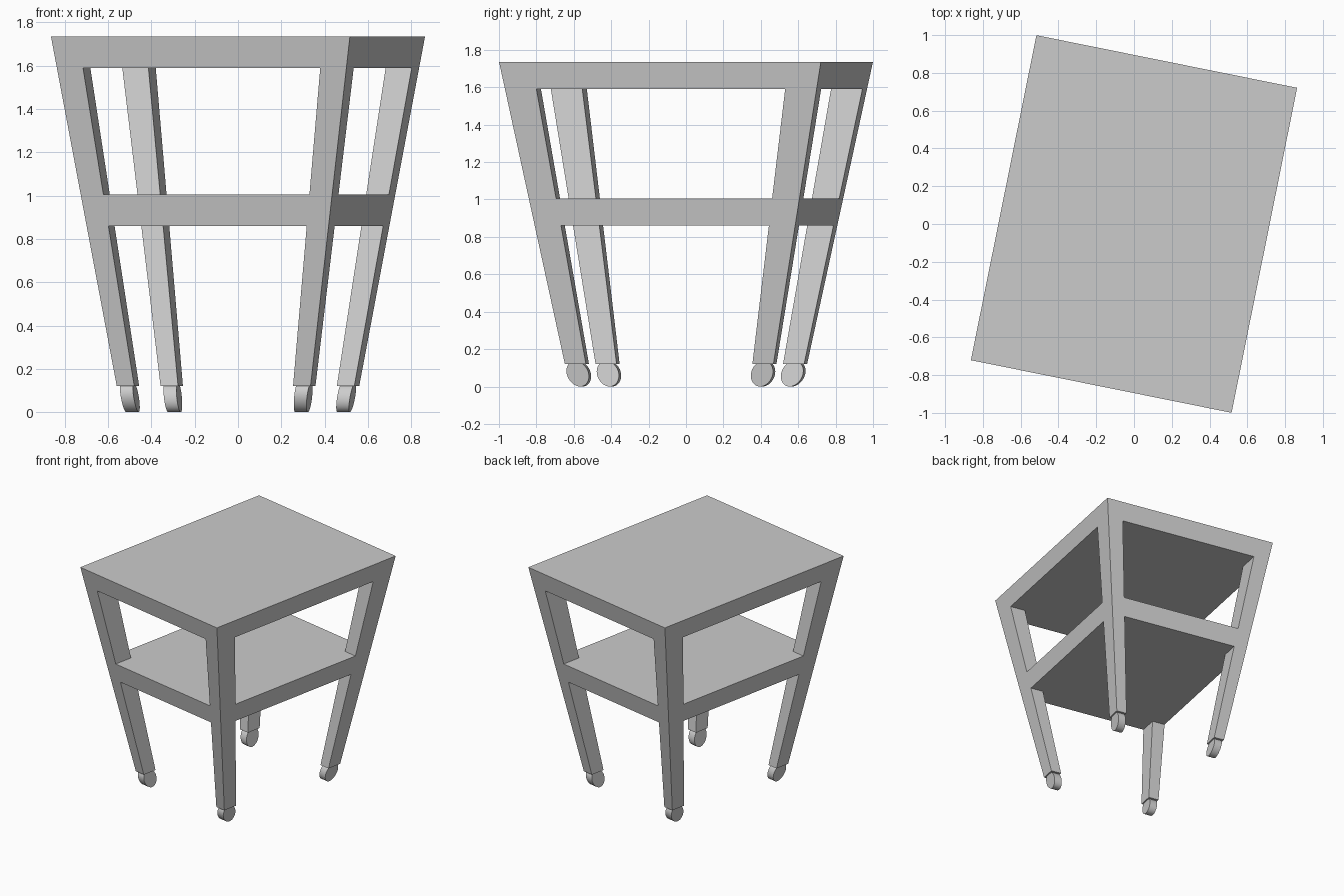
import bpy, bmesh, math
from mathutils import Matrix, Vector

if "Cube" in bpy.data.objects:
    bpy.data.objects.remove(bpy.data.objects["Cube"])

A, B, H = 0.704, 0.8775, 1.735        # half width, half depth, height at the top
LW, LD = 0.127, 0.177                 # leg width and depth before tapering
LEG_Z = 0.12                          # underside of the legs
ROT = Matrix.Rotation(math.radians(-11.4), 3, 'Z')


def taper(p):
    """Narrow towards the floor, then turn about z."""
    s = 1 - 0.352 * (H - p.z) / (H - LEG_Z)
    return ROT @ Vector((p.x * s, p.y * s, p.z))


def finish(bm, name):
    for v in bm.verts:
        v.co = taper(v.co)
    bmesh.ops.recalc_face_normals(bm, faces=bm.faces)
    me = bpy.data.meshes.new(name)
    bm.to_mesh(me)
    bm.free()
    ob = bpy.data.objects.new(name, me)
    bpy.context.collection.objects.link(ob)
    return ob


# Table frame: top, shelf and four legs as one clean skin over a cell grid
xs = [-A, LW - A, A - LW, A]
ys = [-B, LD - B, B - LD, B]
zs = [LEG_Z, 0.86, 1.005, 1.59, H]


def solid(c):
    i, j, k = c
    if not (0 <= i < 3 and 0 <= j < 3 and 0 <= k < 4):
        return False
    return k % 2 == 1 or (i != 1 and j != 1)   # slabs, or leg corners


bm = bmesh.new()
verts = {}


def corner(i, j, k):
    if (i, j, k) not in verts:
        verts[i, j, k] = bm.verts.new((xs[i], ys[j], zs[k]))
    return verts[i, j, k]


for cell in [(i, j, k) for i in range(3) for j in range(3) for k in range(4)]:
    if not solid(cell):
        continue
    for axis in range(3):
        for side in (0, 1):
            near = list(cell)
            near[axis] += 2 * side - 1
            if solid(near):
                continue
            u, v = (axis + 1) % 3, (axis + 2) % 3
            quad = []
            for du, dv in ((0, 0), (1, 0), (1, 1), (0, 1)):
                p = list(cell)
                p[axis] += side
                p[u] += du
                p[v] += dv
                quad.append(corner(*p))
            bm.faces.new(quad)
finish(bm, "table_frame")

# Caster wheels: thin discs centred under each leg, leaning with the taper
for sx, xn in ((-1, "left"), (1, "right")):
    for sy, yn in ((-1, "front"), (1, "back")):
        bm = bmesh.new()
        m = (Matrix.Translation((sx * (A - LW / 2), sy * (B - LD / 2), 0.07))
             @ Matrix.Diagonal((1, 0.094, 0.068, 1))
             @ Matrix.Rotation(math.pi / 2, 4, 'Y'))
        bmesh.ops.create_cone(bm, cap_ends=True, segments=32, radius1=1,
                              radius2=1, depth=0.095, matrix=m)
        low = min(v.co.z for v in bm.verts)
        for v in bm.verts:
            v.co.z -= low
        wheel = finish(bm, f"{yn}_{xn}_caster")
        bpy.ops.object.select_all(action='DESELECT')
        wheel.select_set(True)
        bpy.context.view_layer.objects.active = wheel
        bpy.ops.object.shade_smooth_by_angle(angle=math.radians(35))
